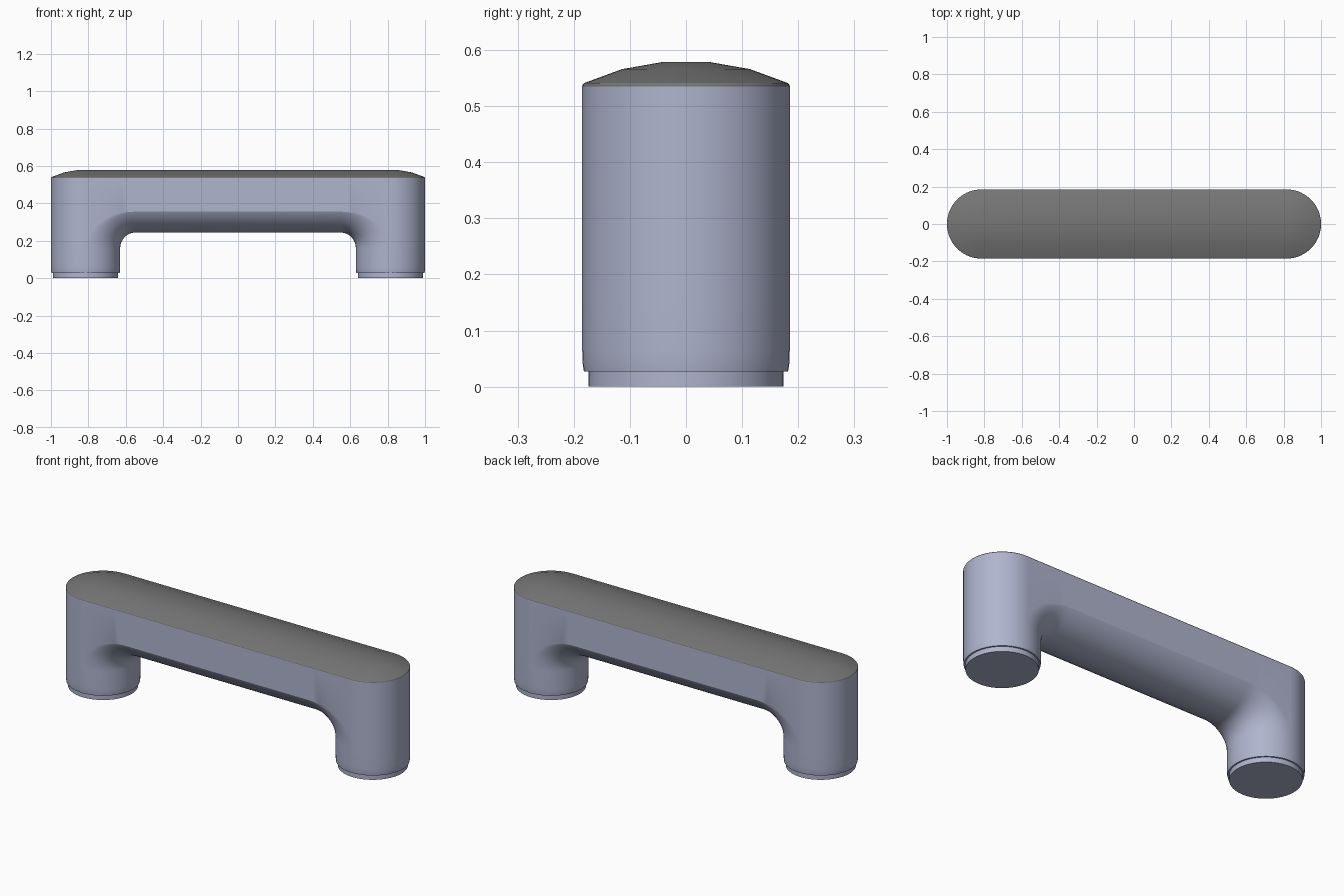
import bpy, bmesh, math

default = bpy.data.objects.get("Cube")
if default:
    bpy.data.objects.remove(default, do_unlink=True)

R = 0.185            # half width of the handle
CX = 1 - R           # leg axis
TOP = 0.535          # upper rim of the body
CREASE, BELLY = 0.356, 0.244   # side edge and lowest line of the bar
BEND_X, BEND_Z = 0.55, 0.16    # where the inner corner meets bar and leg
SEG, BEND = 28, 12
LEG_ROWS = [(0.027, 0.182), (0.04, 0.184), (0.065, R), (BEND_Z, R)]


def material(name, color):
    m = bpy.data.materials.new(name)
    m.use_nodes = True
    m.diffuse_color = color
    bsdf = m.node_tree.nodes["Principled BSDF"]
    bsdf.inputs["Base Color"].default_value = color
    bsdf.inputs["Roughness"].default_value = 0.6
    return m


blue_grey = material("blue grey", (0.43, 0.46, 0.62, 1))
dark_grey = material("dark grey", (0.18, 0.18, 0.18, 1))


def grid(bm, columns):
    """Skin a list of equally long point columns with quads."""
    cols = [[bm.verts.new(p) for p in c] for c in columns]
    for a, b in zip(cols, cols[1:]):
        for i in range(len(a) - 1):
            bm.faces.new((a[i], a[i + 1], b[i + 1], b[i]))


def finish(bm, name, mat):
    """Weld, close, orient and smooth a part."""
    bmesh.ops.remove_doubles(bm, verts=bm.verts, dist=0.0002)
    bmesh.ops.holes_fill(bm, edges=[e for e in bm.edges if e.is_boundary], sides=0)
    bmesh.ops.recalc_face_normals(bm, faces=bm.faces)
    mesh = bpy.data.meshes.new(name)
    bm.to_mesh(mesh)
    bm.free()
    mesh.materials.append(mat)
    ob = bpy.data.objects.new(name, mesh)
    bpy.context.collection.objects.link(ob)
    bpy.ops.object.select_all(action='DESELECT')
    ob.select_set(True)
    bpy.context.view_layer.objects.active = ob
    bpy.ops.object.shade_smooth_by_angle(angle=math.radians(22))


# Body: arched inner surface, outer leg halves and flat sides
sag = CREASE - BELLY
arc_r = (R * R + sag * sag) / (2 * sag)


def arch(a):
    """Path up the left leg, round the corner, along the bar and down again."""
    y = R * math.sin(a)
    z_bar = BELLY + arc_r - math.sqrt(arc_r ** 2 - y * y)
    x_leg = CX - R * math.cos(a)
    half = [(CX - r * math.cos(a), r * math.sin(a), z) for z, r in LEG_ROWS]
    for k in range(1, BEND + 1):
        t = math.pi / 2 * k / BEND
        half.append((BEND_X + (x_leg - BEND_X) * math.cos(t), y,
                     BEND_Z + (z_bar - BEND_Z) * math.sin(t)))
    return half + [(-x, y, z) for x, y, z in reversed(half)]


bm = bmesh.new()
angles = [-math.pi / 2 + math.pi * j / SEG for j in range(SEG + 1)]
paths = [arch(a) for a in angles]
grid(bm, paths)
for s in (-1, 1):
    grid(bm, [[(s * (CX + r * math.cos(a)), r * math.sin(a), z)
               for z, r in LEG_ROWS + [(TOP, R)]] for a in angles])
skip = len(LEG_ROWS) - 1
for path in (paths[0], paths[-1]):
    edge = path[skip:len(path) - skip]
    grid(bm, [edge, [(x, y, TOP) for x, y, z in edge]])
finish(bm, "handle_body", blue_grey)

# Feet: slightly recessed discs under each leg
for side, s in (("left", 1), ("right", -1)):
    bm = bmesh.new()
    ring = [2 * math.pi * j / 48 for j in range(49)]
    grid(bm, [[(s * CX + 0.174 * math.cos(a), 0.174 * math.sin(a), z)
               for z in (0, 0.03)] for a in ring])
    finish(bm, side + "_foot", blue_grey)

# Top pad: shallow dome with round ends and a fine bevelled rim
rim = [(R, TOP), (0.1845, 0.538), (0.182, 0.541), (0.114, 0.566), (0.04, 0.579)]
outline = [(1, a) for a in angles] + [(-1, a + math.pi) for a in angles]
outline.append(outline[0])
bm = bmesh.new()
grid(bm, [[(s * CX + r * math.cos(a), r * math.sin(a), z) for r, z in rim]
          for s, a in outline])
finish(bm, "top_pad", dark_grey)
